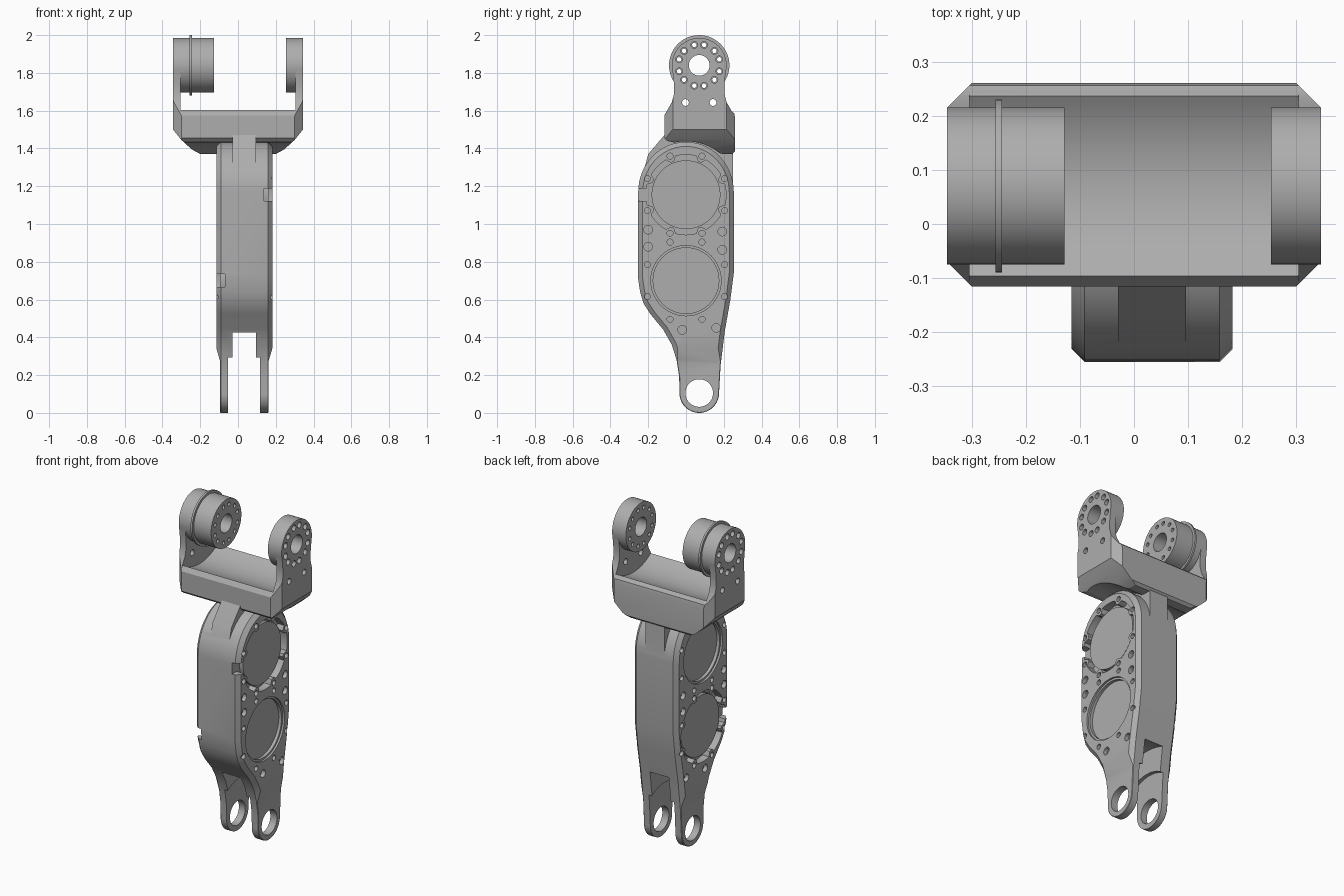
import bpy, bmesh
from math import sin, cos, pi, radians, degrees

cube = bpy.data.objects.get("Cube")
if cube:
    bpy.data.objects.remove(cube, do_unlink=True)

metal = bpy.data.materials.new("satin grey metal")
metal.use_nodes = True
GREY = (0.42, 0.42, 0.42, 1)
metal.diffuse_color = GREY
metal.node_tree.nodes["Principled BSDF"].inputs["Base Color"].default_value = GREY


def add_prism(bm, pts, lo, hi, axis="x"):
    """Extrude a closed profile between lo and hi along an axis."""
    place = {"x": lambda a, b, t: (t, a, b),
             "y": lambda a, b, t: (a, t, b),
             "z": lambda a, b, t: (a, b, t)}[axis]
    low = [bm.verts.new(place(a, b, lo)) for a, b in pts]
    high = [bm.verts.new(place(a, b, hi)) for a, b in pts]
    bm.faces.new(low)
    bm.faces.new(high[::-1])
    for i in range(len(pts)):
        j = (i + 1) % len(pts)
        bm.faces.new((low[j], low[i], high[i], high[j]))


def solid(name, *prisms):
    bm = bmesh.new()
    for prism in prisms:
        add_prism(bm, *prism)
    bmesh.ops.recalc_face_normals(bm, faces=bm.faces)
    mesh = bpy.data.meshes.new(name)
    bm.to_mesh(mesh)
    bm.free()
    mesh.materials.append(metal)
    obj = bpy.data.objects.new(name, mesh)
    bpy.context.collection.objects.link(obj)
    return obj


def arc(y, z, r, a0=0, a1=360, n=48, rz=None):
    full = abs(a1 - a0) == 360
    steps = n if full else n + 1
    angles = [radians(a0 + (a1 - a0) * i / n) for i in range(steps)]
    return [(y + r * cos(a), z + (rz or r) * sin(a)) for a in angles]


def box(y0, z0, y1, z1):
    return [(y0, z0), (y1, z0), (y1, z1), (y0, z1)]


def bake(obj):
    """Replace the mesh by its modified result."""
    graph = bpy.context.evaluated_depsgraph_get()
    mesh = bpy.data.meshes.new_from_object(obj.evaluated_get(graph))
    obj.modifiers.clear()
    obj.data = mesh


def combine(obj, operation, *prisms):
    tool = solid("tool", *prisms)
    mod = obj.modifiers.new("combine", "BOOLEAN")
    mod.operation, mod.solver, mod.object = operation, "EXACT", tool
    bake(obj)
    bpy.data.objects.remove(tool, do_unlink=True)


def finish(obj):
    bpy.ops.object.select_all(action="DESELECT")
    obj.select_set(True)
    bpy.context.view_layer.objects.active = obj
    bpy.ops.object.shade_smooth_by_angle(angle=radians(28))


XL, XR = -0.115, 0.182          # body sides
EYE = (0.07, 0.105)             # lower pivot
AXLE = (0.07, 1.84)             # upper pivot
UPPER, LOWER = (0, 1.155), (0, 0.70)
BOLTS = [22.5 + 45 * i for i in range(8)]


def ring(centre, r, angles):
    return [(centre[0] + r * cos(radians(a)), centre[1] + r * sin(radians(a))) for a in angles]


# Main link body with chamfered rim
outline = (arc(0, 1.17, 0.253, 0, 180, 28, 0.265)
           + [(-0.255, 0.72), (-0.243, 0.64), (-0.225, 0.58), (-0.19, 0.525), (-0.12, 0.44),
              (-0.075, 0.36), (-0.05, 0.28), (-0.036, 0.19)]
           + arc(*EYE, 0.105, 180, 360, 24)
           + [(0.183, 0.25), (0.205, 0.43), (0.235, 0.6), (0.253, 0.74)])
body = solid("link_body", (outline, XL, XR))
bevel = body.modifiers.new("rim", "BEVEL")
bevel.width, bevel.segments, bevel.limit_method = 0.024, 1, "ANGLE"
bevel.angle_limit = radians(50)
bake(body)

# Web joining body and yoke
combine(body, "UNION", ([(-0.235, 1.24), (-0.2, 1.37), (-0.115, 1.47), (-0.1, 1.51),
                         (0.25, 1.51), (0.25, 1.2), (0, 1.2)], -0.03, 0.096))

# Fork slot, wider around the pivot, with thinned prongs
combine(body, "DIFFERENCE", (arc(*EYE, 0.37), -0.03, 0.096))
combine(body, "DIFFERENCE", (arc(*EYE, 0.225), -0.052, 0.117))
combine(body, "DIFFERENCE",
        ([(-0.2, -0.1), (-0.094, -0.1), (-0.094, 0.27), (-0.117, 0.35), (-0.2, 0.35)], -0.5, 0.5, "y"),
        ([(0.3, -0.1), (0.161, -0.1), (0.161, 0.27), (0.184, 0.35), (0.3, 0.35)], -0.5, 0.5, "y"))
combine(body, "DIFFERENCE", (arc(*EYE, 0.073), -0.4, 0.4))


# Scalloped pocket: lugs intrude at each bolt
def scalloped(centre):
    pts = []
    for i in range(144):
        a = 2.5 * i
        off = abs((a % 45) - 22.5)
        r = 0.187 if off < 4 else 0.197 if off < 7 else 0.212
        pts += ring(centre, r, [a])
    return pts


for side, x, lugged, plain in ((1, XR, UPPER, LOWER), (-1, XL, LOWER, UPPER)):
    span = lambda depth: sorted((x + side * 0.05, x - side * depth))
    combine(body, "DIFFERENCE", (scalloped(lugged), *span(0.045)))
    combine(body, "DIFFERENCE", (arc(*plain, 0.186), *span(0.012)))
    combine(body, "DIFFERENCE", (arc(*plain, 0.174), *span(0.03)))
    # Cable notch through the front wall
    z = lugged[1]
    combine(body, "DIFFERENCE", (box(-0.4, z - 0.034, -0.19, z + 0.034), *span(0.045)))
    # Bolt counterbores and larger fixing holes
    bolts = ring(lugged, 0.221, BOLTS) + ring(plain, 0.221, BOLTS)
    combine(body, "DIFFERENCE", *[(arc(*p, 0.016, n=14), *span(0.02)) for p in bolts])
    fixings = [(-0.2, 0.97), (0.192, 0.96), (-0.2, 0.88), (0.192, 0.863), (-0.02, 0.44), (0.16, 0.45)]
    combine(body, "DIFFERENCE", *[(arc(*p, 0.023, n=16), *span(0.025)) for p in fixings])
    # Motor cover in the scalloped pocket
    cover = solid("motor_cover_" + ("left" if side > 0 else "right"),
                  (arc(*lugged, 0.182, n=64), *sorted((x - side * 0.02, x - side * 0.06))))
    finish(cover)
finish(body)

# Yoke crossbar with a concave top
bar = (arc(*AXLE, 0.29, 235, 305, 20)
       + [(0.256, 1.585), (0.26, 1.56), (0.26, 1.385), (0.245, 1.37), (0.2, 1.37),
          (-0.1, 1.44), (-0.115, 1.455), (-0.115, 1.575)])
yoke = solid("yoke", (bar, -0.345, 0.345))

# Side arms
half = [(-0.185, 1.5), (-0.185, 1.575), (-0.165, 1.61), (-0.145, 1.645), (-0.133, 1.69), (-0.133, 1.74), (-0.145, 1.84)]
arm = [(0.07 + y, z) for y, z in half] + [(0.07 - y, z) for y, z in reversed(half)]
for side in (-1, 1):
    combine(yoke, "UNION", (arm, *sorted((side * 0.304, side * 0.345))))

# Pivot bosses: long on the right with a thin flange, short on the left
combine(yoke, "UNION", (arc(*AXLE, 0.145), -0.345, -0.128))
combine(yoke, "UNION", (arc(*AXLE, 0.145), 0.253, 0.345))
combine(yoke, "UNION", (arc(*AXLE, 0.16), -0.256, -0.244))

# Clearance over the body, sloped ends and clipped corners
combine(yoke, "DIFFERENCE", (arc(0, 1.155, 0.283, n=64), -0.5, 0.5))
for s in (-1, 1):
    combine(yoke, "DIFFERENCE",
            ([(s * 0.19, 1.365), (s * 0.245, 1.395), (s * 0.3, 1.445), (s * 0.36, 1.52),
              (s * 0.4, 1.3), (s * 0.19, 1.3)], -0.5, 0.5, "y"))
    combine(yoke, "DIFFERENCE",
            ([(s * 0.29, -0.125), (s * 0.37, -0.045), (s * 0.37, -0.125)], 1.3, 1.7, "z"),
            ([(s * 0.29, 0.27), (s * 0.37, 0.19), (s * 0.37, 0.27)], 1.3, 1.7, "z"))

# Axle bore, paired bolt holes and lower arm holes
pairs = [30 + 60 * k + d for k in range(6) for d in (-13.5, 13.5)]
holes = ring(AXLE, 0.111, pairs)
combine(yoke, "DIFFERENCE", (arc(*AXLE, 0.055, n=32), -0.5, 0.5),
        *[(arc(*p, 0.012, n=12), -0.5, 0.5) for p in holes],
        *[(arc(y, 1.643, 0.018, n=14), -0.5, 0.5) for y in (-0.003, 0.143)])
for lo, hi in ((-0.4, -0.32), (0.32, 0.4)):
    combine(yoke, "DIFFERENCE", *[(arc(*p, 0.018, n=14), lo, hi) for p in holes])
finish(yoke)
